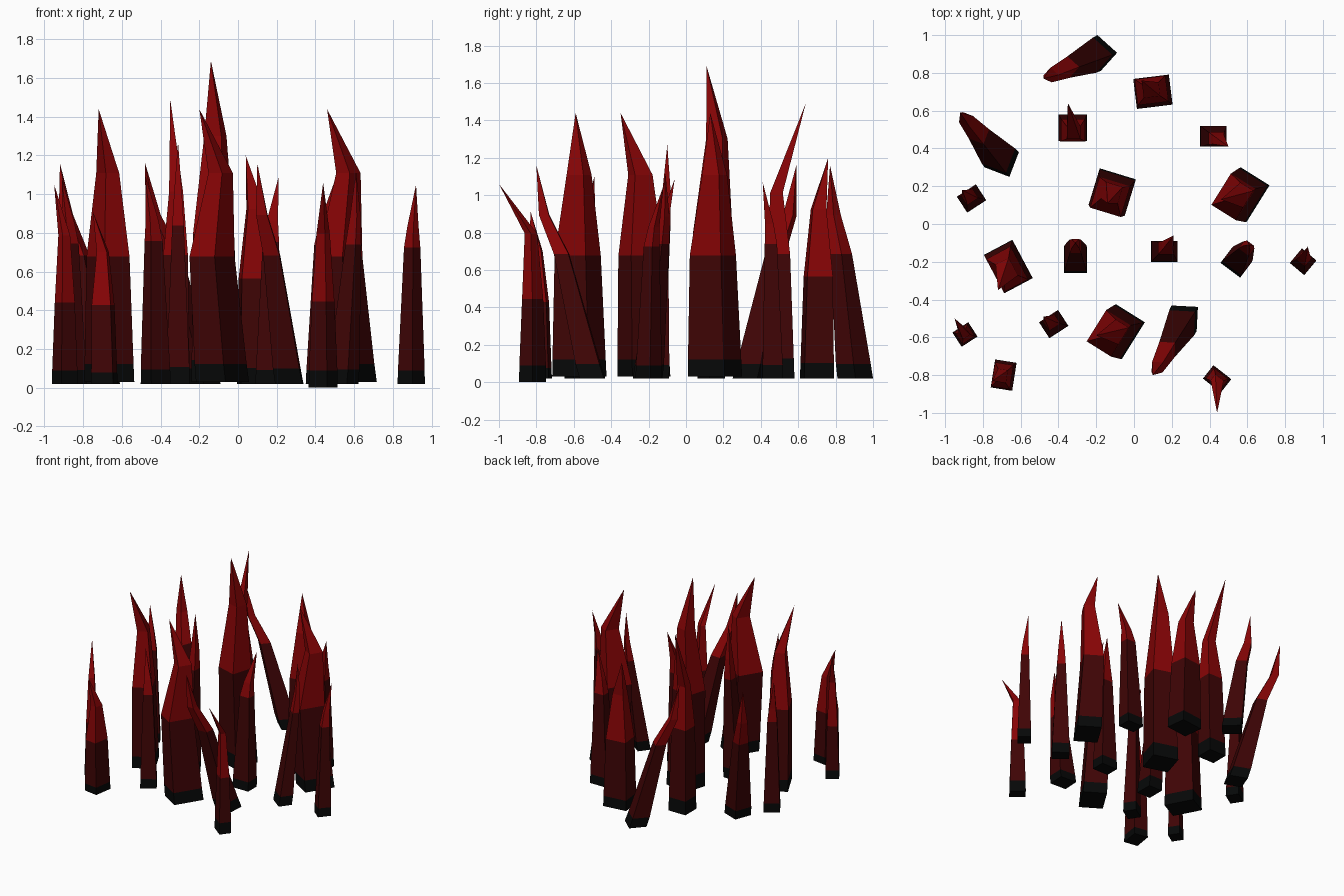
import bpy
import bmesh
from math import radians
from mathutils import Matrix, Vector

default = bpy.data.objects.get("Cube")
if default:
    bpy.data.objects.remove(default, do_unlink=True)


def make_material(name, colour):
    material = bpy.data.materials.new(name)
    material.diffuse_color = colour
    material.use_nodes = True
    shader = material.node_tree.nodes["Principled BSDF"]
    shader.inputs["Base Color"].default_value = colour
    shader.inputs["Roughness"].default_value = 0.9
    return material


MATERIALS = [
    make_material("charcoal base", (0.002, 0.0024, 0.0024, 1)),
    make_material("dark maroon", (0.05, 0.0013, 0.0016, 1)),
    make_material("blood red", (0.25, 0.0013, 0.0018, 1)),
]

# Each profile lists rings above the black foot:
# (share of height, share of foot width, share of the lean towards the tip)
THICK = [(0.47, 0.86, 0.12), (0.77, 0.46, 0.15)]
BENT = [(0.47, 0.85, 0.45), (0.77, 0.46, 0.08)]
SMALL = [(0.42, 0.78, 0.0), (0.75, 0.46, 0.05)]
SLIM = [(0.69, 0.60, 0.2), (0.79, 0.42, 0.35)]
HOOKED = [(0.46, 0.85, -0.1), (0.68, 0.48, -0.2)]
LEANING = [(0.59, 0.60, 0.55), (0.77, 0.41, 0.86)]
CURLED = [(0.66, 0.50, 0.8), (0.79, 0.34, 0.95)]


def spike(name, profile, foot, size, turn, tip, bottom=0.02):
    """Loft a four-sided spike from a foot rectangle to a pointed tip."""
    height = tip[2]
    foot = Vector(foot)
    lean = Vector(tip[:2]) - foot
    spin = Matrix.Rotation(radians(turn), 2)
    band = 0.085 * height
    band_shift = profile[0][2] * band / (profile[0][0] * height)
    rings = [(bottom, 1.0, 0.0), (band, 0.98, band_shift)]
    rings += [(share * height, width, shift) for share, width, shift in profile]

    bm = bmesh.new()
    loops = []
    for z, width, shift in rings:
        centre = foot + lean * shift
        loop = []
        for sx, sy in ((-1, -1), (1, -1), (1, 1), (-1, 1)):
            corner = Vector((sx * size[0], sy * size[1])) * width / 2
            loop.append(bm.verts.new((*(centre + spin @ corner), z)))
        loops.append(loop)
    apex = bm.verts.new(tip)

    # foot underside, then the walls ring by ring, then the point
    bm.faces.new(reversed(loops[0]))
    for level, (low, high) in enumerate(zip(loops, loops[1:])):
        for i in range(4):
            j = (i + 1) % 4
            face = bm.faces.new((low[i], low[j], high[j], high[i]))
            face.material_index = level
    for i in range(4):
        face = bm.faces.new((loops[-1][i], loops[-1][(i + 1) % 4], apex))
        face.material_index = 2
    bmesh.ops.recalc_face_normals(bm, faces=bm.faces)

    mesh = bpy.data.meshes.new(name)
    bm.to_mesh(mesh)
    bm.free()
    for material in MATERIALS:
        mesh.materials.append(material)
    obj = bpy.data.objects.new(name, mesh)
    bpy.context.collection.objects.link(obj)


# Thick spikes
spike("centre_spike", BENT, (-0.115, 0.17), (0.20, 0.20), -17, (-0.14, 0.11, 1.69), 0.03)
spike("left_spike", BENT, (0.58, 0.155), (0.18, 0.23), -32, (0.46, 0.13, 1.44), 0.03)
spike("right_spike", THICK, (-0.665, -0.225), (0.23, 0.17), -62, (-0.72, -0.35, 1.44), 0.03)
spike("front_spike", BENT, (-0.08, -0.57), (0.18, 0.23), -32, (-0.20, -0.59, 1.44), 0.03)
spike("back_spike", THICK, (0.10, 0.70), (0.19, 0.16), 7, (0.04, 0.76, 1.20))
spike("front_right_spike", THICK, (-0.69, -0.80), (0.115, 0.15), -9, (-0.75, -0.83, 0.91))

# Spikes that lean over along their whole length
spike("back_leaning_spike", LEANING, (-0.185, 0.905), (0.14, 0.13), -42, (-0.48, 0.77, 1.16))
spike("right_leaning_spike", LEANING, (-0.70, 0.34), (0.14, 0.14), 69, (-0.92, 0.59, 1.16))
spike("front_leaning_spike", LEANING, (0.265, -0.50), (0.14, 0.13), -3, (0.10, -0.80, 1.16))

# Spikes that lean and then straighten
spike("inner_curled_spike", CURLED, (-0.31, -0.19), (0.12, 0.14), 0, (-0.31, -0.10, 1.27))
spike("left_curled_spike", CURLED, (0.54, -0.205), (0.13, 0.10), -37, (0.61, -0.11, 1.12))

# Slim upright spikes
spike("hooked_spike", HOOKED, (-0.325, 0.51), (0.15, 0.14), 0, (-0.35, 0.64, 1.49))
spike("back_left_slim_spike", SLIM, (0.42, 0.465), (0.14, 0.11), 0, (0.50, 0.41, 1.07))
spike("middle_slim_spike", SLIM, (0.16, -0.145), (0.14, 0.11), 0, (0.21, -0.06, 1.09))
spike("outer_left_slim_spike", SLIM, (0.895, -0.20), (0.10, 0.10), -40, (0.92, -0.12, 1.05))
spike("front_slim_spike", SLIM, (-0.425, -0.53), (0.12, 0.10), 33, (-0.48, -0.49, 1.10))
spike("outer_right_slim_spike", SLIM, (-0.86, 0.135), (0.12, 0.10), 33, (-0.91, 0.18, 1.08))

# Small outer spikes with sharply bent points
spike("small_right_spike", SMALL, (-0.895, -0.585), (0.10, 0.09), 33, (-0.95, -0.50, 1.05))
spike("small_front_spike", SMALL, (0.44, -0.82), (0.12, 0.09), -38, (0.44, -1.00, 1.06), 0.0)
